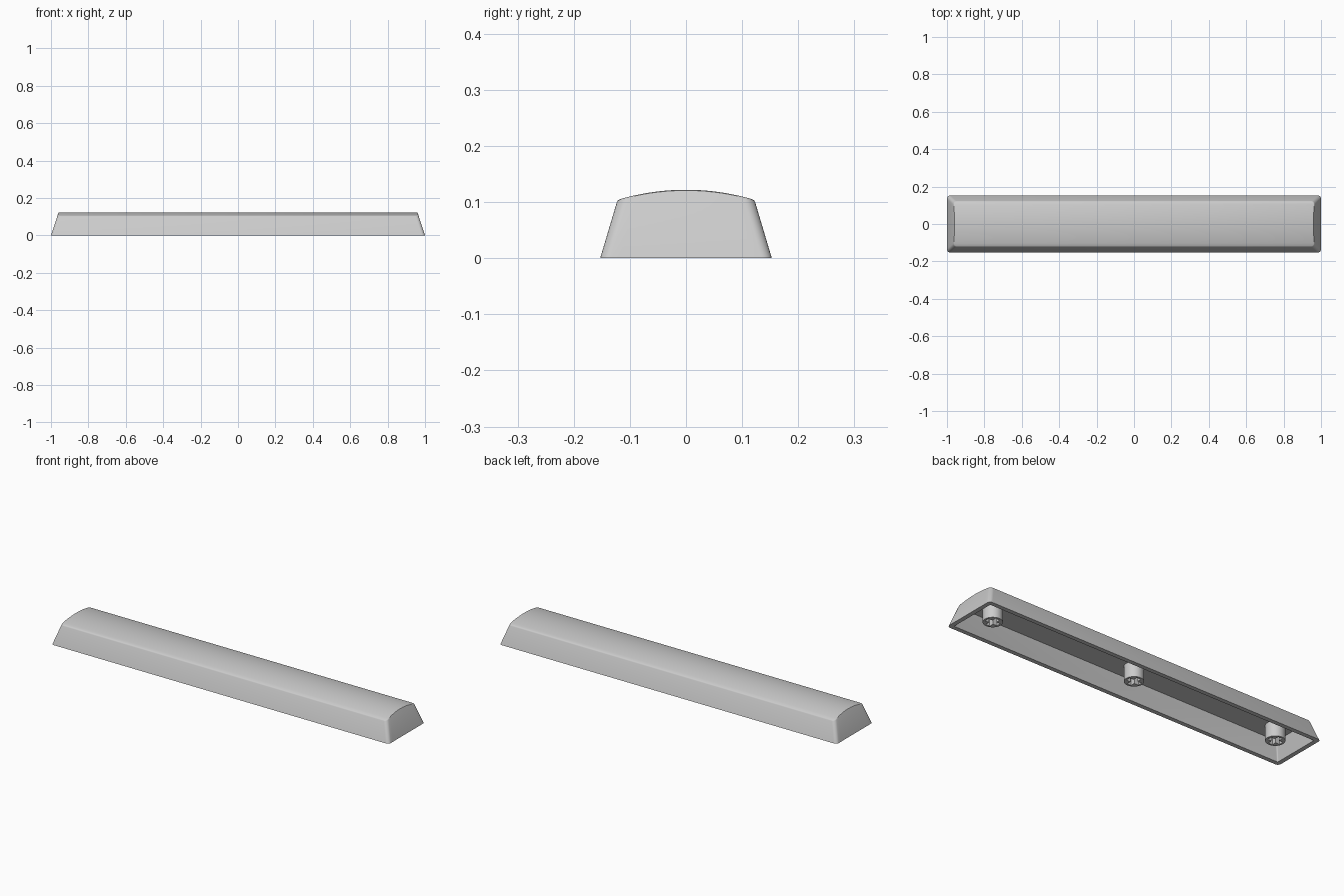
import bpy, bmesh, math

if "Cube" in bpy.data.objects:
    bpy.data.objects.remove(bpy.data.objects["Cube"])

grey = bpy.data.materials.new("light grey plastic")
grey.diffuse_color = (0.6, 0.6, 0.6, 1)
grey.use_nodes = True
grey.node_tree.nodes["Principled BSDF"].inputs["Base Color"].default_value = grey.diffuse_color

ARC_R = 0.4225


def dome(y):
    # height of the arched top at depth y
    return 0.122 - ARC_R + math.sqrt(ARC_R ** 2 - y * y)


def half_ring(inset, r, height):
    # right half of a tapered rounded rectangle, from front to back
    def point(kind, t):
        z = height(0.0)
        for _ in range(5):
            a = 1 - 0.04 * z / 0.122 - inset
            b = 0.153 - 0.031 * z / 0.104 - inset
            if kind == "side":
                x, y = a, (b - r) * t
            else:
                x = a - r + r * math.cos(t)
                y = math.copysign(b - r, t) + r * math.sin(t)
            z = height(y)
        return x, y, z
    steps = [-math.pi / 2 * (1 - i / 6) for i in range(6)]
    pts = [point("corner", t) for t in steps]
    pts += [point("side", -1 + i / 8) for i in range(17)]
    return pts + [point("corner", -t) for t in reversed(steps)]


def add_ring(bm, *args):
    pts = half_ring(*args)
    right = [bm.verts.new(p) for p in pts]
    left = [bm.verts.new((-x, y, z)) for x, y, z in pts]
    return right, left


def join(bm, lower, upper):
    a = lower[0] + lower[1][::-1]
    b = upper[0] + upper[1][::-1]
    for i in range(len(a)):
        j = (i + 1) % len(a)
        bm.faces.new((a[i], a[j], b[j], b[i]))


def close(bm, ring):
    # long strips from end to end
    right, left = ring
    for i in range(len(right) - 1):
        bm.faces.new((right[i], right[i + 1], left[i + 1], left[i]))


# hollow cap shell: outer wall, softened top edge, arched top, inner wall, ceiling
bm = bmesh.new()
inner_base = add_ring(bm, 0.023, 0.006, lambda y: 0.0)
ceiling = add_ring(bm, 0.023, 0.006, lambda y: 0.09)
base = add_ring(bm, 0.0, 0.018, lambda y: 0.0)
shoulder = add_ring(bm, 0.0, 0.018, lambda y: dome(y) - 0.004)
edge = add_ring(bm, 0.001, 0.017, lambda y: dome(y) - 0.0012)
top = add_ring(bm, 0.004, 0.014, dome)
for lower, upper in ((ceiling, inner_base), (inner_base, base), (base, shoulder),
                     (shoulder, edge), (edge, top)):
    join(bm, lower, upper)
close(bm, top)
close(bm, ceiling)
bmesh.ops.recalc_face_normals(bm, faces=bm.faces)
mesh = bpy.data.meshes.new("cap_shell")
bm.to_mesh(mesh)
bm.free()
mesh.materials.append(grey)
shell = bpy.data.objects.new("cap_shell", mesh)
bpy.context.collection.objects.link(shell)
bpy.context.view_layer.objects.active = shell
shell.select_set(True)
bpy.ops.object.shade_smooth_by_angle(angle=math.radians(35))
shell.select_set(False)


def add_stem(name, x):
    # round post with a cross-shaped socket
    radius, arm, half = 0.047, 0.036, 0.012
    z0, z1 = 0.01, 0.092
    circle = [(radius * math.cos(i * math.pi / 16), radius * math.sin(i * math.pi / 16))
              for i in range(32)]
    cross = []
    for k in range(4):
        c, s = round(math.cos(k * math.pi / 2)), round(math.sin(k * math.pi / 2))
        for px, py in ((arm, -half), (arm, half), (half, half)):
            cross.append((px * c - py * s, px * s + py * c))
    bm = bmesh.new()
    edges = []
    for loop in (circle, cross):
        vs = [bm.verts.new((px, py, z0)) for px, py in loop]
        edges += [bm.edges.new((vs[i], vs[i - 1])) for i in range(len(vs))]
    bmesh.ops.triangle_fill(bm, use_beauty=True, edges=edges, normal=(0, 0, -1))
    result = bmesh.ops.extrude_face_region(bm, geom=bm.faces[:], use_keep_orig=True)
    moved = [g for g in result["geom"] if isinstance(g, bmesh.types.BMVert)]
    bmesh.ops.translate(bm, verts=moved, vec=(0, 0, z1 - z0))
    bmesh.ops.recalc_face_normals(bm, faces=bm.faces)
    mesh = bpy.data.meshes.new(name)
    bm.to_mesh(mesh)
    bm.free()
    mesh.materials.append(grey)
    stem = bpy.data.objects.new(name, mesh)
    stem.location.x = x
    bpy.context.collection.objects.link(stem)
    bpy.context.view_layer.objects.active = stem
    stem.select_set(True)
    bpy.ops.object.shade_smooth_by_angle(angle=math.radians(35))
    stem.select_set(False)


# three mounting stems under the cap
for name, x in (("left_stem", -0.853), ("middle_stem", 0), ("right_stem", 0.853)):
    add_stem(name, x)
